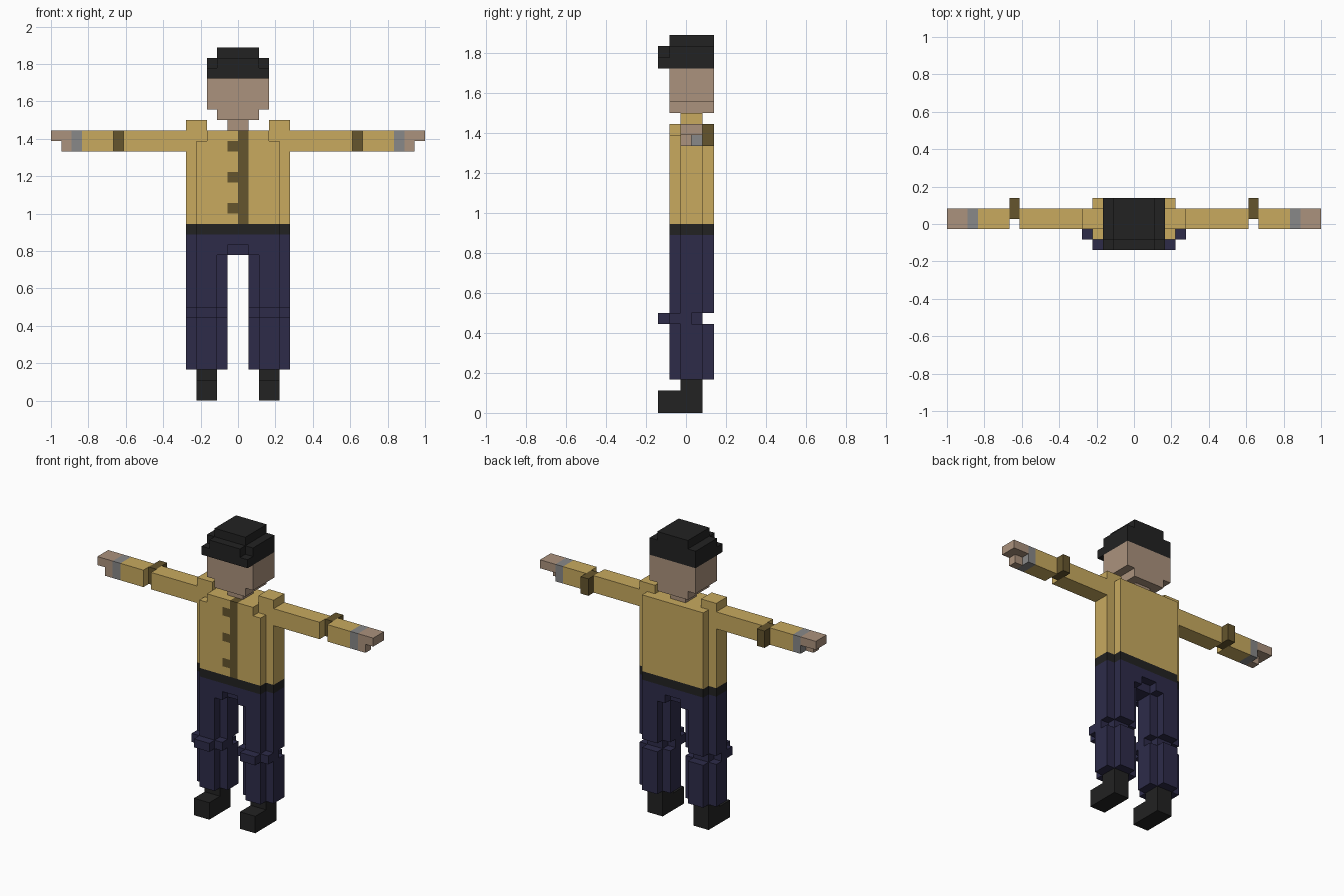
import bpy, bmesh

if "Cube" in bpy.data.objects:
    bpy.data.objects.remove(bpy.data.objects["Cube"])

U = 1 / 18  # size of one block; all box limits below are in blocks


def material(name, rgb):
    lin = [(c / 255 / 12.92) if c < 10 else ((c / 255 + 0.055) / 1.055) ** 2.4 for c in rgb]
    m = bpy.data.materials.new(name)
    m.diffuse_color = (*lin, 1)
    m.use_nodes = True
    m.node_tree.nodes["Principled BSDF"].inputs["Base Color"].default_value = m.diffuse_color
    return m


MUSTARD = material("mustard", (200, 170, 95))
BROWN = material("dark_brown", (101, 85, 45))
NAVY = material("navy", (45, 43, 73))
BLACK = material("black", (34, 34, 34))
SKIN = material("skin", (171, 146, 125))
GREY = material("grey", (136, 136, 136))

# The four corner offsets of each side of a unit block, keyed by direction
SIDES = {
    (1, 0, 0): [(1, 0, 0), (1, 1, 0), (1, 1, 1), (1, 0, 1)],
    (-1, 0, 0): [(0, 0, 0), (0, 0, 1), (0, 1, 1), (0, 1, 0)],
    (0, 1, 0): [(0, 1, 0), (0, 1, 1), (1, 1, 1), (1, 1, 0)],
    (0, -1, 0): [(0, 0, 0), (1, 0, 0), (1, 0, 1), (0, 0, 1)],
    (0, 0, 1): [(0, 0, 1), (1, 0, 1), (1, 1, 1), (0, 1, 1)],
    (0, 0, -1): [(0, 0, 0), (0, 1, 0), (1, 1, 0), (1, 0, 0)],
}


def part(name, mat, boxes, cut=()):
    """Merge boxes (x0, x1, y0, y1, z0, z1) into one skin; y counts from the front."""
    def cells(bs):
        return {(x, y, z) for x0, x1, y0, y1, z0, z1 in bs
                for x in range(x0, x1) for y in range(y0, y1) for z in range(z0, z1)}
    solid = cells(boxes) - cells(cut)
    bm = bmesh.new()
    for c in sorted(solid):
        for d, corners in SIDES.items():
            if tuple(a + b for a, b in zip(c, d)) in solid:
                continue
            bm.faces.new([bm.verts.new(((c[0] + o[0]) * U, (c[1] + o[1] - 2.5) * U, (c[2] + o[2]) * U))
                          for o in corners])
    bmesh.ops.remove_doubles(bm, verts=bm.verts, dist=1e-4)
    bmesh.ops.dissolve_limit(bm, angle_limit=0.01, verts=bm.verts, edges=bm.edges)
    me = bpy.data.meshes.new(name)
    bm.to_mesh(me)
    bm.free()
    me.materials.append(mat)
    ob = bpy.data.objects.new(name, me)
    bpy.context.collection.objects.link(ob)


def pair(name, mat, boxes):
    """Build a part on the +x side and its mirror image."""
    part("left_" + name, mat, boxes)
    part("right_" + name, mat, [(-b[1], -b[0], *b[2:]) for b in boxes])


# Head and cap
part("head", SKIN, [(-3, 3, 1, 5, 28, 31), (-2, 2, 1, 5, 27, 28)])
part("neck", SKIN, [(-1, 1, 2, 4, 26, 27)])
part("cap", BLACK, [(-3, 3, 1, 5, 31, 33), (-2, 2, 1, 5, 33, 34),
                    (-3, 3, 0, 1, 31, 32), (-2, 2, 0, 1, 32, 33)])

# Jacket with front strip and buttons set into the front layer
trim = [(0, 1, 1, 2, 17, 26)] + [(-1, 0, 1, 2, z, z + 1) for z in (18, 21, 24)]
part("jacket", MUSTARD, [
    (-4, 4, 1, 2, 17, 25), (-3, 3, 1, 2, 25, 26),      # front layer
    (-5, 5, 2, 4, 17, 26), (-4, 4, 4, 5, 17, 26),      # core and back
    (-5, -3, 2, 4, 26, 27), (3, 5, 2, 4, 26, 27),      # shoulders
], cut=trim)
part("jacket_buttons", BROWN, trim)

# Arms
pair("upper_sleeve", MUSTARD, [(5, 11, 2, 4, 24, 26)])
pair("elbow_patch", BROWN, [(11, 12, 3, 5, 24, 26)])
pair("lower_sleeve", MUSTARD, [(12, 15, 2, 4, 24, 26)])
pair("cuff", GREY, [(15, 16, 2, 4, 24, 26)])
pair("hand", SKIN, [(16, 18, 2, 4, 25, 26), (16, 17, 2, 3, 24, 25)])

# Belt and trousers
part("belt", BLACK, [(-5, 5, 2, 4, 16, 17), (-4, 4, 1, 5, 16, 17)])
part("trouser_top", NAVY, [(-5, 5, 2, 4, 14, 16), (-4, 4, 1, 5, 15, 16),
                           (-4, -1, 1, 5, 14, 15), (1, 4, 1, 5, 14, 15)])


def leg(z0, z1, shift=0):
    """Cross-shaped leg section."""
    return [(2, 4, 1 - shift, 5 - shift, z0, z1), (1, 5, 2 - shift, 4 - shift, z0, z1)]


pair("trouser_leg", NAVY, leg(3, 8) + leg(8, 9, 1) + leg(9, 14))

# Boots
pair("boot", BLACK, [(2, 4, 2, 4, 0, 3), (2, 4, 0, 2, 0, 2)])
